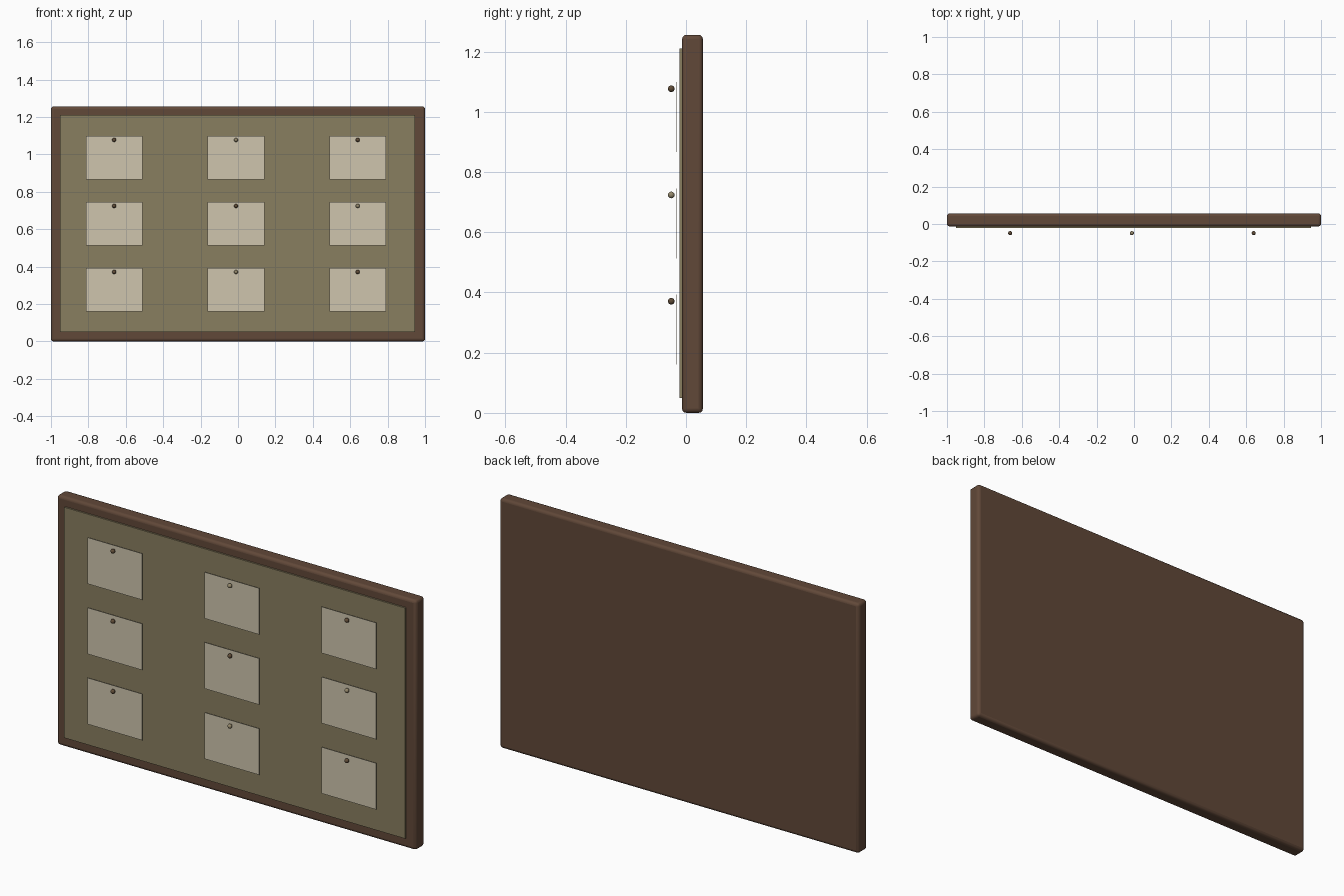
import bpy
import math

cube = bpy.data.objects.get("Cube")
if cube:
    bpy.data.objects.remove(cube, do_unlink=True)


def material(name, rgb):
    m = bpy.data.materials.new(name)
    m.use_nodes = True
    color = (*rgb, 1)
    m.diffuse_color = color
    m.node_tree.nodes["Principled BSDF"].inputs["Base Color"].default_value = color
    return m


wood = material("brown wood", (0.12, 0.065, 0.04))
cork = material("olive cork", (0.25, 0.21, 0.115))
paper = material("cream paper", (0.62, 0.56, 0.42))
dark_pin = material("dark pin", (0.12, 0.075, 0.04))
light_pin = material("tan pin", (0.30, 0.25, 0.15))


def box(name, x, y, z, mat):
    """Box spanning the (low, high) pairs x, y and z."""
    spans = (x, y, z)
    bpy.ops.mesh.primitive_cube_add(size=1, location=[sum(s) / 2 for s in spans])
    ob = bpy.context.object
    ob.name = name
    ob.scale = [s[1] - s[0] for s in spans]
    bpy.ops.object.transform_apply(location=False, rotation=False, scale=True)
    ob.data.materials.append(mat)
    return ob


# Wooden backing with rounded edges
frame = box("wooden_frame", (-1, 1), (-0.013, 0.056), (0, 1.256), wood)
bevel = frame.modifiers.new("rounded edges", "BEVEL")
bevel.width = 0.014
bevel.segments = 3
bpy.ops.object.shade_smooth_by_angle(angle=math.radians(40))

# Thin cork sheet on the front
box("cork_sheet", (-0.952, 0.945), (-0.0215, -0.0135), (0.05, 1.21), cork)

# Three rows of notes, each held by a round pin
light = {(0, 1), (1, 2), (2, 1)}
for row, top in enumerate((1.099, 0.746, 0.393)):
    for col, x in enumerate((-0.662, -0.011, 0.64)):
        box(f"note_{row}_{col}", (x - 0.152, x + 0.152), (-0.033, -0.031),
            (top - 0.233, top), paper)
        bpy.ops.mesh.primitive_uv_sphere_add(segments=16, ring_count=10, radius=0.011,
                                             location=(x, -0.049, top - 0.022))
        pin = bpy.context.object
        pin.name = f"pin_{row}_{col}"
        pin.data.materials.append(light_pin if (row, col) in light else dark_pin)
        bpy.ops.object.shade_smooth_by_angle(angle=math.radians(60))
